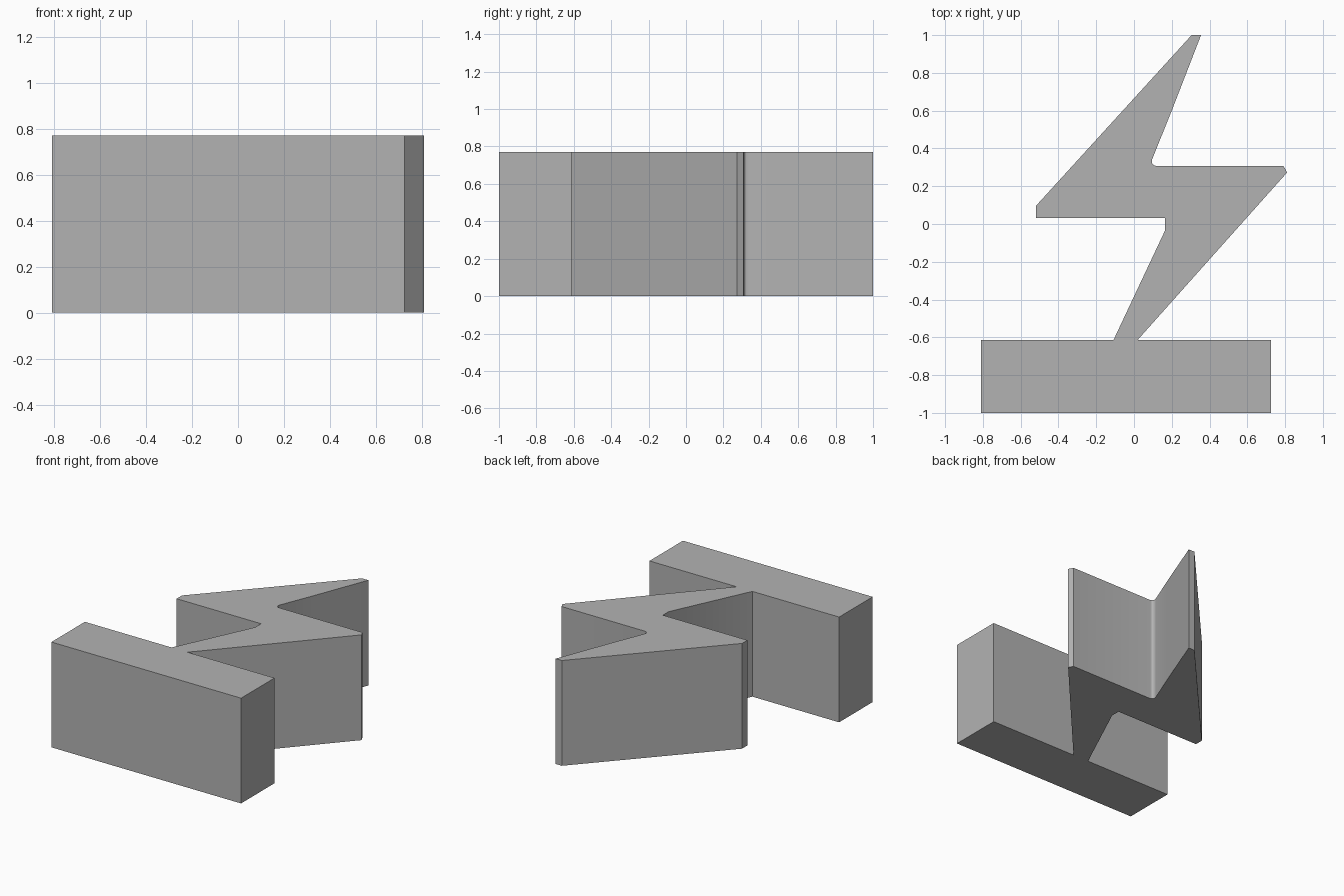
import bpy
import bmesh

default_cube = bpy.data.objects.get("Cube")
if default_cube:
    bpy.data.objects.remove(default_cube, do_unlink=True)

HEIGHT = 0.77

grey = bpy.data.materials.new("plain_grey")
grey.use_nodes = True
colour = (0.45, 0.45, 0.45, 1)
grey.diffuse_color = colour
grey.node_tree.nodes["Principled BSDF"].inputs["Base Color"].default_value = colour


def extrude_outline(name, outline, height, material):
    """Closed prism standing on the ground, from a plan outline."""
    bm = bmesh.new()
    base = bm.faces.new([bm.verts.new((x, y, 0)) for x, y in outline])
    result = bmesh.ops.extrude_face_region(bm, geom=[base], use_keep_orig=True)
    top = [g for g in result["geom"] if isinstance(g, bmesh.types.BMVert)]
    bmesh.ops.translate(bm, verts=top, vec=(0, 0, height))
    bmesh.ops.recalc_face_normals(bm, faces=bm.faces)
    mesh = bpy.data.meshes.new(name)
    bm.to_mesh(mesh)
    bm.free()
    mesh.materials.append(material)
    obj = bpy.data.objects.new(name, mesh)
    bpy.context.collection.objects.link(obj)
    return obj


# Bolt tip and upper inner edge
upper_edge = [(0.305, 1), (0.355, 1), (0.196, 0.59)]
# Rounded inner corner
inner_corner = [(0.097, 0.345), (0.094, 0.331), (0.097, 0.319),
                (0.106, 0.31), (0.12, 0.307)]
# Right point and lower edge
right_point = [(0.792, 0.307), (0.81, 0.272), (0.02, -0.613)]
# Rectangular block carrying the bolt
block = [(0.725, -0.613), (0.725, -1), (-0.81, -1), (-0.81, -0.613)]
# Lower left edge and left point
left_point = [(-0.108, -0.613), (0.164, -0.035), (0.164, 0.033),
              (-0.52, 0.033), (-0.52, 0.095)]

bolt = extrude_outline(
    "bolt_on_block",
    upper_edge + inner_corner + right_point + block + left_point,
    HEIGHT, grey)

bpy.ops.object.select_all(action="DESELECT")
bolt.select_set(True)
bpy.context.view_layer.objects.active = bolt
bpy.ops.object.shade_smooth_by_angle()
